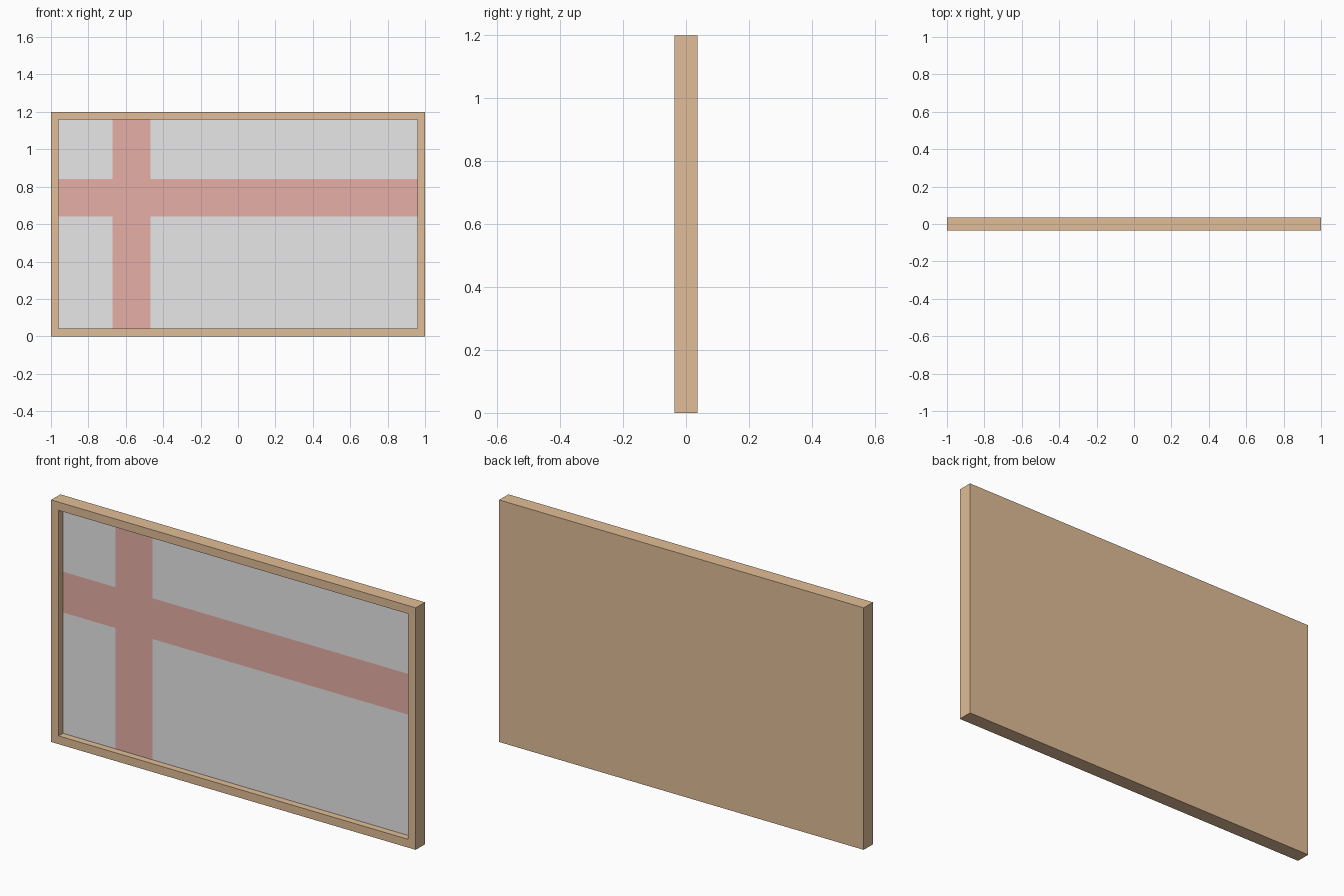
import bpy
import bmesh
from mathutils import Matrix, Vector

cube = bpy.data.objects.get("Cube")
if cube:
    bpy.data.objects.remove(cube, do_unlink=True)

WIDTH, DEPTH, HEIGHT = 2.0, 0.072, 1.2
BORDER, RECESS, PLATE = 0.041, 0.034, 0.004
STRIPE_X = (-0.67, -0.468)
STRIPE_Z = (0.64, 0.842)


def material(name, rgb):
    mat = bpy.data.materials.new(name)
    mat.use_nodes = True
    color = (*rgb, 1.0)
    mat.diffuse_color = color
    bsdf = mat.node_tree.nodes["Principled BSDF"]
    bsdf.inputs["Base Color"].default_value = color
    bsdf.inputs["Roughness"].default_value = 0.8
    return mat


def box(size, center):
    bm = bmesh.new()
    bmesh.ops.create_cube(bm, size=1.0, matrix=Matrix.Translation(center) @ Matrix.Diagonal((*size, 1)))
    bm.normal_update()
    return bm


def finish(name, bm, materials):
    bmesh.ops.recalc_face_normals(bm, faces=bm.faces)
    mesh = bpy.data.meshes.new(name)
    bm.to_mesh(mesh)
    bm.free()
    for mat in materials:
        mesh.materials.append(mat)
    obj = bpy.data.objects.new(name, mesh)
    bpy.context.collection.objects.link(obj)
    return obj


wood = material("light_wood", (0.75, 0.51, 0.31))
white = material("off_white", (0.8, 0.8, 0.8))
red = material("pale_red", (0.8, 0.43, 0.39))

# Tray frame: solid back, front face inset and pushed inward
bm = box((WIDTH, DEPTH, HEIGHT), (0, 0, HEIGHT / 2))
front = min(bm.faces, key=lambda f: f.calc_center_median().y)
bmesh.ops.inset_region(bm, faces=[front], thickness=BORDER, use_even_offset=True)
floor = bmesh.ops.extrude_discrete_faces(bm, faces=[front])["faces"][0]
bmesh.ops.translate(bm, verts=floor.verts[:], vec=(0, RECESS + PLATE / 2, 0))
finish("frame", bm, [wood])

# Picture panel: thin plate cut along the stripe edges
face_y = -DEPTH / 2 + RECESS
bm = box((WIDTH - 2 * BORDER, PLATE, HEIGHT - 2 * BORDER), (0, face_y + PLATE / 2, HEIGHT / 2))
cuts = [((x, 0, 0), (1, 0, 0)) for x in STRIPE_X] + [((0, 0, z), (0, 0, 1)) for z in STRIPE_Z]
for point, normal in cuts:
    geom = bm.verts[:] + bm.edges[:] + bm.faces[:]
    bmesh.ops.bisect_plane(bm, geom=geom, plane_co=Vector(point), plane_no=Vector(normal))

# Stripes: red where a face lies inside either band
for face in bm.faces:
    c = face.calc_center_median()
    in_band = STRIPE_X[0] < c.x < STRIPE_X[1] or STRIPE_Z[0] < c.z < STRIPE_Z[1]
    face.material_index = int(in_band)
finish("picture_panel", bm, [white, red])
